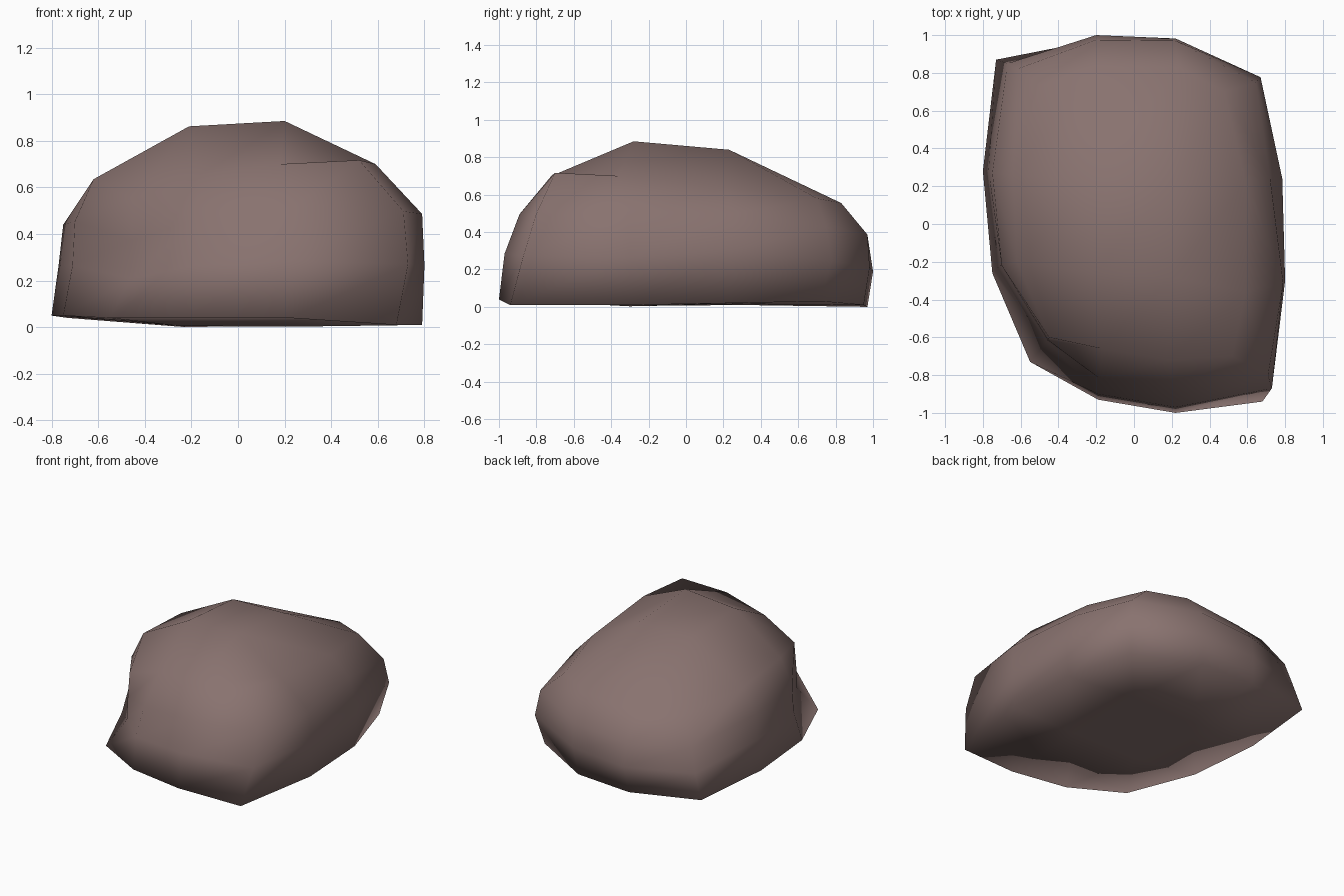
import bpy, bmesh

if "Cube" in bpy.data.objects:
    bpy.data.objects.remove(bpy.data.objects["Cube"])

# Boulder: 12 upright ribs, anticlockwise from the front-left corner.
# Each rib: foot, lower middle, upper middle, shoulder (x, y),
# then foot height, shoulder height and lift of the middle points.
RIBS = [
    ((-.55, -.73), (-.46, -.62), (-.455, -.615), (-.45, -.60), .04, .55, -.02),
    ((-.19, -.93), (-.19, -.90), (-.18, -.82), (-.17, -.66), .04, .65, 0),
    ((.22, -1.0), (.22, -.97), (.21, -.89), (.18, -.72), .04, .70, 0),
    ((.68, -.94), (.73, -.87), (.71, -.80), (.52, -.70), .01, .717, 0),
    ((.79, -.30), (.80, -.30), (.79, -.31), (.59, -.36), .01, .70, 0),
    ((.77, .24), (.785, .24), (.72, .25), (.59, .22), .02, .64, .05),
    ((.63, .72), (.67, .777), (.645, .75), (.48, .70), .03, .58, .015),
    ((.20, .95), (.22, .982), (.22, .97), (.235, .83), .01, .555, 0),
    ((-.22, .97), (-.20, 1.0), (-.20, .975), (-.20, .83), 0, .51, 0),
    ((-.73, .87), (-.67, .85), (-.62, .82), (-.50, .73), .04, .55, -.02),
    ((-.80, .28), (-.77, .28), (-.75, .27), (-.64, .26), .05, .60, .01),
    ((-.75, -.26), (-.71, -.22), (-.70, -.22), (-.62, -.20), .05, .635, 0),
]
CROWN = [(-.21, -.26, .862), (.20, -.28, .885), (.21, .23, .84), (-.20, .23, .83)]
BASE = [(-.25, -.3, .005), (.27, -.3, .003), (.25, .3, .015), (-.25, .3, .01)]

bm = bmesh.new()


def ring(level):
    verts = []
    for rib in RIBS:
        foot_z, shoulder_z, lift = rib[4:]
        z = foot_z + (shoulder_z - foot_z) * (0, .37, .69, 1)[level]
        if level in (1, 2):
            z += lift
        verts.append(bm.verts.new((*rib[level], z)))
    return verts


def cap(r, inner):
    # Close a ring of 12 with a 3 x 3 grid of quads round four inner points
    c = [bm.verts.new(p) for p in inner]
    grid = [[r[0], r[1], r[2], r[3]],
            [r[11], c[0], c[1], r[4]],
            [r[10], c[3], c[2], r[5]],
            [r[9], r[8], r[7], r[6]]]
    for j in range(3):
        for i in range(3):
            bm.faces.new((grid[j][i], grid[j][i + 1],
                          grid[j + 1][i + 1], grid[j + 1][i]))


# Sides, top and underside
rings = [ring(k) for k in range(4)]
for low, high in zip(rings, rings[1:]):
    for i in range(12):
        n = (i + 1) % 12
        bm.faces.new((low[i], low[n], high[n], high[i]))
cap(rings[3], CROWN)
cap(rings[0], BASE)
bmesh.ops.recalc_face_normals(bm, faces=bm.faces)
for f in bm.faces:
    f.smooth = True

mesh = bpy.data.meshes.new("boulder")
bm.to_mesh(mesh)
bm.free()
stone = bpy.data.materials.new("brown stone")
stone.diffuse_color = (.25, .17, .16, 1)
stone.use_nodes = True
stone.node_tree.nodes["Principled BSDF"].inputs["Base Color"].default_value = stone.diffuse_color
mesh.materials.append(stone)
bpy.context.collection.objects.link(bpy.data.objects.new("boulder", mesh))
